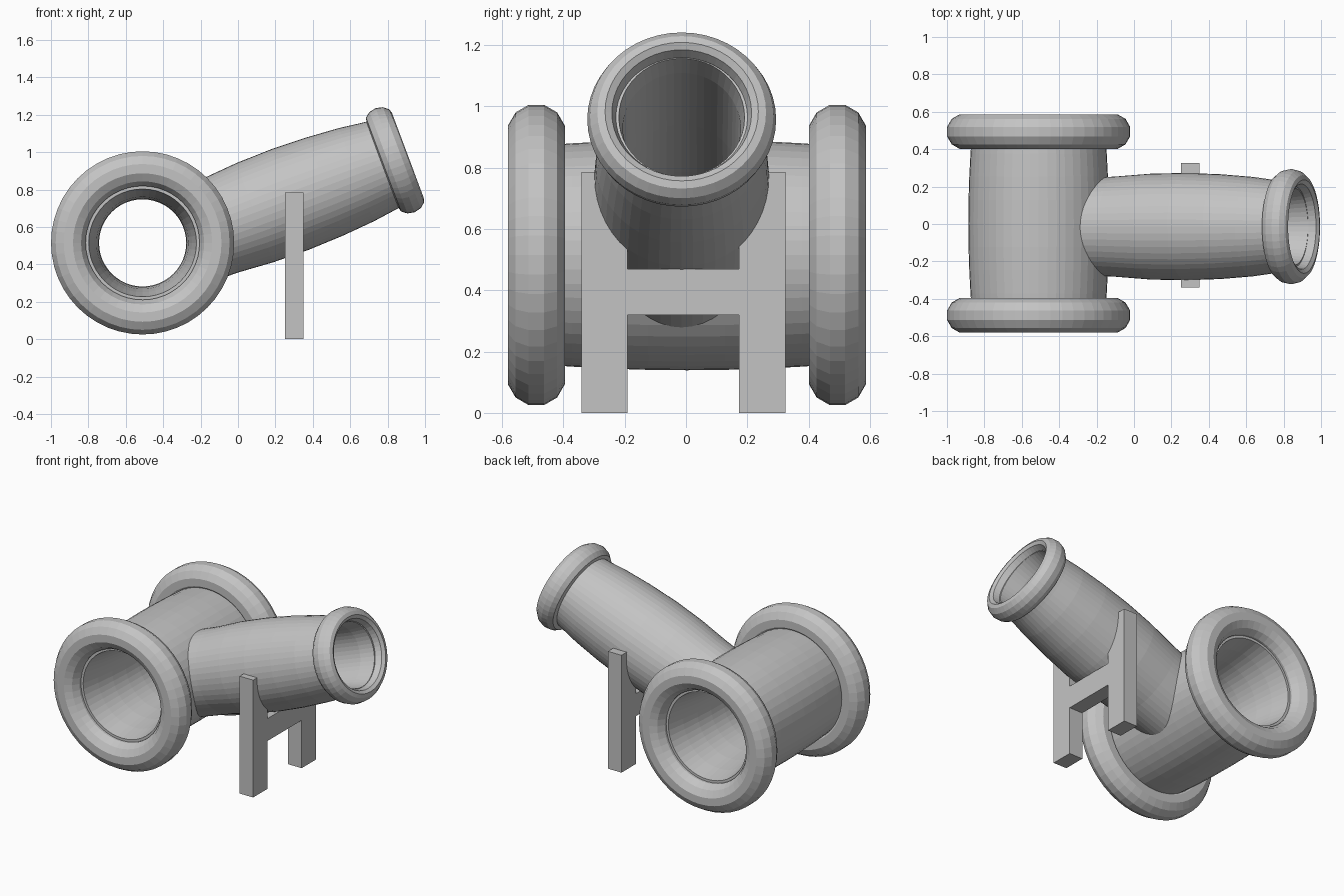
import bpy, bmesh, math
from mathutils import Vector, Matrix

if "Cube" in bpy.data.objects:
    bpy.data.objects.remove(bpy.data.objects["Cube"])

grey = bpy.data.materials.new("plain grey")
grey.diffuse_color = (0.55, 0.55, 0.55, 1)
grey.use_nodes = True
grey.node_tree.nodes["Principled BSDF"].inputs["Base Color"].default_value = grey.diffuse_color

MAIN = Vector((-0.51, 0.003, 0.515))      # centre of the large barrel
TIP = Vector((0.84, -0.014, 0.957))       # centre of the small end ring
TILT = math.radians(20.5)
C, S = math.cos(TILT), math.sin(TILT)


def finish(name, bm):
    bmesh.ops.recalc_face_normals(bm, faces=bm.faces)
    me = bpy.data.meshes.new(name)
    bm.to_mesh(me)
    bm.free()
    me.materials.append(grey)
    ob = bpy.data.objects.new(name, me)
    bpy.context.collection.objects.link(ob)
    return ob


def lathe(name, profile, matrix, segs=48, squash=1.0, trim=None):
    """Spin a closed (along, radius) profile round local z."""
    bm = bmesh.new()
    rows = []
    for i in range(segs):
        a = 2 * math.pi * i / segs
        row = []
        for t, r in profile:
            u, v = r * math.cos(a) * squash, r * math.sin(a)
            row.append(bm.verts.new(matrix @ Vector((u, v, trim(u) if t is None else t))))
        rows.append(row)
    n = len(profile)
    for i in range(segs):
        p, q = rows[i], rows[(i + 1) % segs]
        for j in range(n):
            k = (j + 1) % n
            bm.faces.new((p[j], p[k], q[k], q[j]))
    return finish(name, bm)


def box(name, lo, hi):
    bm = bmesh.new()
    bmesh.ops.create_cube(bm, size=1)
    lo, hi = Vector(lo), Vector(hi)
    for v in bm.verts:
        v.co = (lo + hi) / 2 + v.co * (hi - lo)
    return finish(name, bm)


# Large barrel: bulging hollow tube along y
main_m = Matrix.Translation(MAIN) @ Matrix.Rotation(math.pi / 2, 4, 'X')
outer = [(0.5 * k / 4, 0.376 - 0.021 * (k / 4) ** 2) for k in range(-4, 5)]
inner = [(0.5 * k / 4, 0.233 + 0.055 * (k / 4) ** 2) for k in range(4, -5, -1)]
lathe("large_barrel", outer + inner, main_m)

# Large end rings
for side, name in ((-1, "front_ring"), (1, "back_ring")):
    prof = [(-side * 0.491 + 0.096 * math.cos(math.radians(15 + 30 * k)),
             0.397 + 0.096 * math.sin(math.radians(15 + 30 * k))) for k in range(12)]
    lathe(name, prof, main_m)

# Small barrel: tilted hollow tube whose lower end follows the large barrel
small_m = Matrix(((-S, 0, C, TIP.x), (0, 1, 0, TIP.y), (C, 0, S, TIP.z), (0, 0, 0, 1)))
local = small_m.inverted() @ MAIN


def meet_main(u):
    return local.z + math.sqrt(max(0.0, 0.35 ** 2 - (u - local.x) ** 2))


small = [(None, 0.264), (-1.0, 0.268), (-0.8, 0.283), (-0.6, 0.287), (-0.4, 0.280),
         (-0.22, 0.266), (-0.1, 0.250), (0.02, 0.238), (0.02, 0.205), (-0.08, 0.192),
         (-0.55, 0.188), (-1.0, 0.192), (None, 0.195)]
lathe("small_barrel", small, small_m, trim=meet_main)

# Small end ring
ring = [(-0.073, 0.250), (-0.066, 0.278), (-0.038, 0.300), (0.0, 0.308), (0.038, 0.299),
        (0.066, 0.275), (0.073, 0.250), (0.060, 0.228), (0.025, 0.215), (-0.03, 0.212),
        (-0.06, 0.225)]
lathe("small_ring", ring, small_m, squash=0.965)

# Support stand: two legs and a crossbar
box("left_leg", (0.25, -0.34, 0), (0.35, -0.19, 0.785))
box("right_leg", (0.25, 0.173, 0), (0.35, 0.325, 0.785))
box("crossbar", (0.25, -0.19, 0.32), (0.35, 0.173, 0.47))
